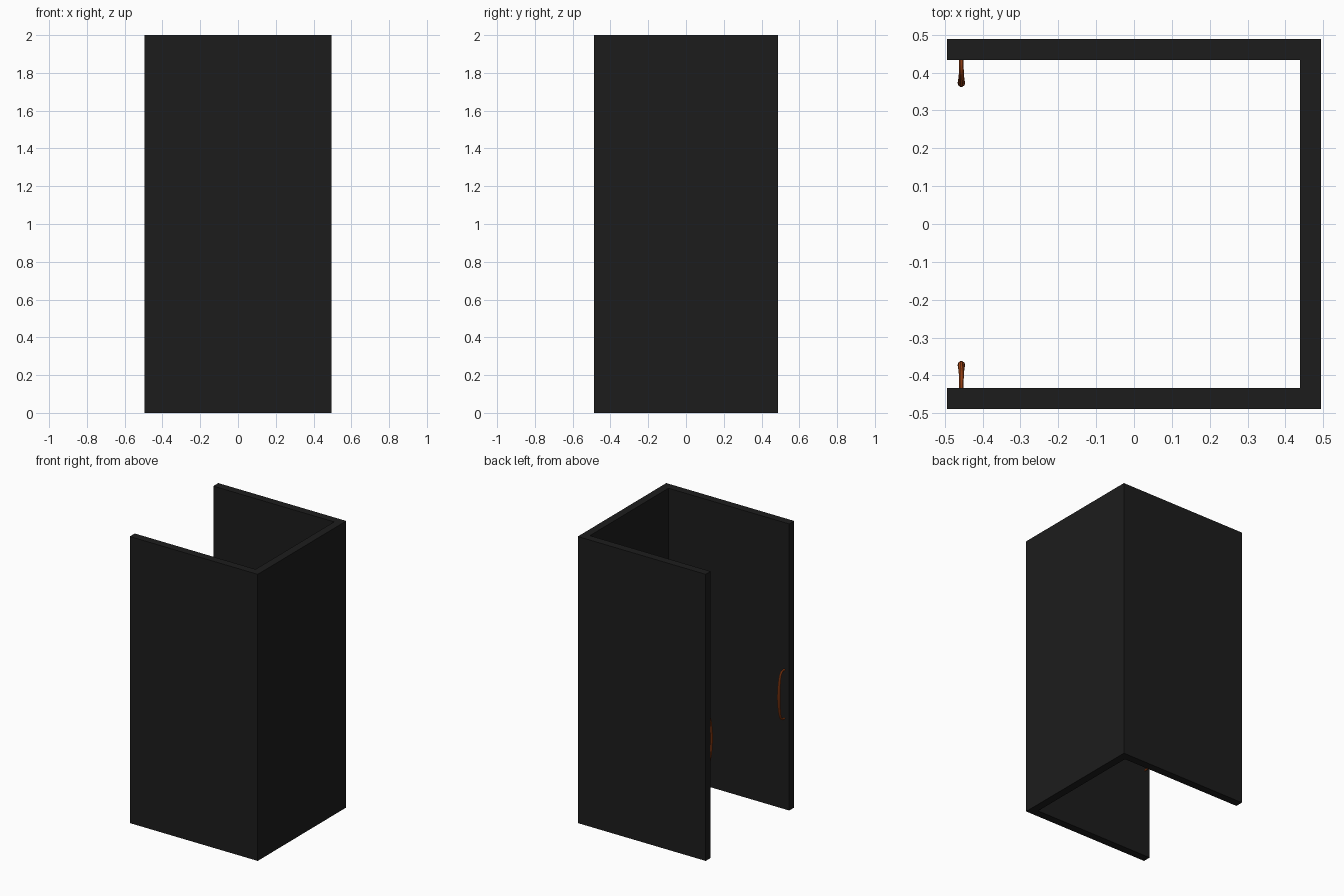
import bpy, bmesh

if "Cube" in bpy.data.objects:
    bpy.data.objects.remove(bpy.data.objects["Cube"])

W, D, T, H = 0.494, 0.488, 0.055, 2.0   # half width, half depth, wall thickness, height


def material(name, color):
    m = bpy.data.materials.new(name)
    m.diffuse_color = (*color, 1)
    m.use_nodes = True
    m.node_tree.nodes["Principled BSDF"].inputs["Base Color"].default_value = m.diffuse_color
    return m


black = material("black_panel", (0.012, 0.012, 0.012))
copper = material("copper_handle", (0.5, 0.085, 0.012))

# U-shaped shell: plan profile, open towards -x, extruded upward
profile = [(-W, -D), (W, -D), (W, D), (-W, D),
           (-W, D - T), (W - T, D - T), (W - T, -D + T), (-W, -D + T)]
bm = bmesh.new()
base = bm.faces.new([bm.verts.new((x, y, 0)) for x, y in profile])
top = bmesh.ops.extrude_face_region(bm, geom=[base])["geom"]
bmesh.ops.translate(bm, vec=(0, 0, H),
                    verts=[v for v in top if isinstance(v, bmesh.types.BMVert)])
bmesh.ops.recalc_face_normals(bm, faces=bm.faces)
mesh = bpy.data.meshes.new("wall_shell")
bm.to_mesh(mesh)
bm.free()
shell = bpy.data.objects.new("wall_shell", mesh)
shell.data.materials.append(black)
bpy.context.collection.objects.link(shell)


# Bow handle: tapered tube, thickest at the middle of the grip
def handle(name, side):
    half = [(-0.004, 0.170, 0.6), (0.020, 0.168, 0.62), (0.037, 0.156, 0.68),
            (0.047, 0.132, 0.78), (0.054, 0.095, 0.88), (0.059, 0.050, 0.96)]
    path = half + [(0.061, 0, 1.0)] + [(o, -z, r) for o, z, r in reversed(half)]
    curve = bpy.data.curves.new(name, "CURVE")
    curve.dimensions = "3D"
    curve.bevel_depth = 0.010
    curve.bevel_resolution = 3
    curve.use_fill_caps = True
    spline = curve.splines.new("BEZIER")
    spline.bezier_points.add(len(path) - 1)
    spline.resolution_u = 4
    for p, (out, z, r) in zip(spline.bezier_points, path):
        p.co = (-0.456, side * (D - T - out), 0.803 + z)
        p.radius = r
        p.handle_left_type = p.handle_right_type = "AUTO"
    curve.materials.append(copper)
    obj = bpy.data.objects.new(name, curve)
    bpy.context.collection.objects.link(obj)
    bpy.ops.object.select_all(action="DESELECT")
    obj.select_set(True)
    bpy.context.view_layer.objects.active = obj
    bpy.ops.object.convert(target="MESH")
    bpy.ops.object.shade_smooth_by_angle()


for name, side in (("front_handle", -1), ("back_handle", 1)):
    handle(name, side)
